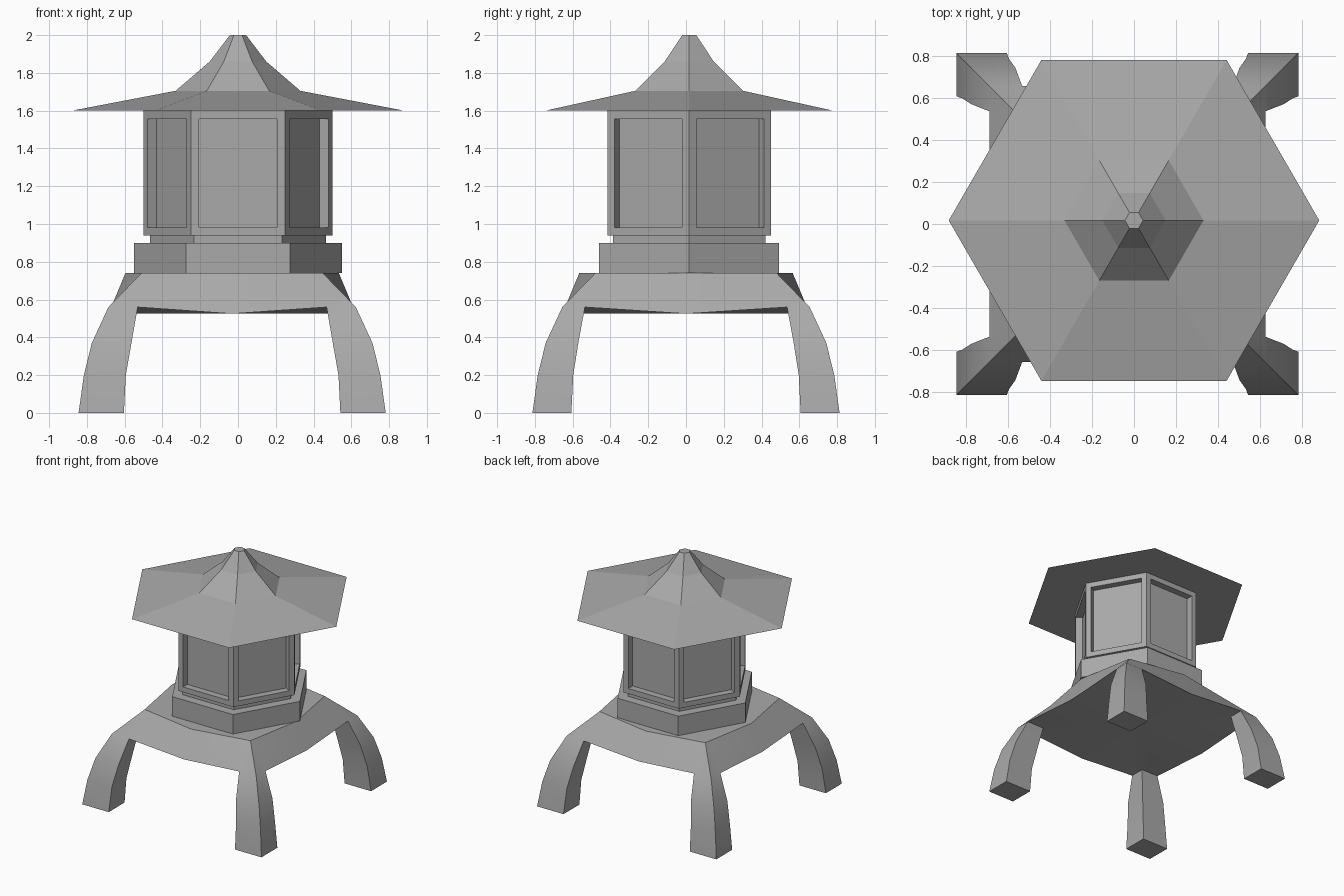
import bpy, bmesh, math

cube = bpy.data.objects.get("Cube")
if cube:
    bpy.data.objects.remove(cube, do_unlink=True)

stone = bpy.data.materials.new("grey stone")
stone.use_nodes = True
GREY = (0.4, 0.4, 0.4, 1.0)
stone.diffuse_color = GREY
stone.node_tree.nodes["Principled BSDF"].inputs["Base Color"].default_value = GREY


def finish(name, bm, location):
    """Turn a bmesh into a named stone object."""
    bmesh.ops.remove_doubles(bm, verts=bm.verts, dist=0.0005)
    bmesh.ops.recalc_face_normals(bm, faces=bm.faces)
    mesh = bpy.data.meshes.new(name)
    bm.to_mesh(mesh)
    bm.free()
    mesh.materials.append(stone)
    obj = bpy.data.objects.new(name, mesh)
    obj.location = location
    bpy.context.collection.objects.link(obj)
    return obj


def hex_stack(name, profile, panel=None):
    """Six-sided solid through (radius, height) rings, with optional sunken panels."""
    bm = bmesh.new()
    rings = []
    for radius, z in profile:
        angles = [i * math.tau / 6 for i in range(6)]
        rings.append([bm.verts.new((radius * math.cos(a), radius * math.sin(a), z))
                      for a in angles])
    sides = []
    for low, high in zip(rings, rings[1:]):
        for i in range(6):
            j = (i + 1) % 6
            sides.append(bm.faces.new((low[i], low[j], high[j], high[i])))
    bm.faces.new(rings[0][::-1])
    bm.faces.new(rings[-1])
    if panel:
        border, depth = panel
        bm.normal_update()
        bmesh.ops.inset_individual(bm, faces=sides, thickness=border)
        bmesh.ops.inset_individual(bm, faces=sides, thickness=0.0, depth=-depth)
        # push the panel faces straight in
    return finish(name, bm, (0, 0.017, 0))


# Lantern: plinth, neck, chamber with recessed panels, flared roof
hex_stack("plinth", [(0.55, 0.74), (0.55, 0.9)])
hex_stack("neck", [(0.466, 0.9), (0.466, 0.94)])
hex_stack("lantern_chamber", [(0.5, 0.938), (0.5, 1.6)], panel=(0.061, 0.055))
hex_stack("roof", [(0.88, 1.6), (0.33, 1.705), (0.15, 1.86), (0.043, 2.0)])

# Four-legged table: one quadrant is described, then turned into the other three
LEG = [(0.0, 0.813, 0.573, 0.607), (0.2, 0.785, 0.563, 0.597),
       (0.37, 0.743, 0.533, 0.57), (0.56, 0.655, 0.5, 0.535)]  # z, outer, inner x, inner y
TOP_Z, SAG_Z = 0.74, 0.525
TOP_CORNER, TOP_MID = 0.48, 0.565

bm = bmesh.new()
for sx in (-1, 1):
    for sy in (-1, 1):
        def vert(x, y, z):
            return bm.verts.new((sx * x, sy * y, z))

        # Curved leg of rectangular section
        rings = [[vert(o, o, z), vert(ix, o, z), vert(ix, iy, z), vert(o, iy, z)]
                 for z, o, ix, iy in LEG]
        bm.faces.new(rings[0])
        for low, high in zip(rings, rings[1:]):
            for i in range(4):
                j = (i + 1) % 4
                bm.faces.new((low[i], low[j], high[j], high[i]))
        outer, in_x, inner, in_y = rings[-1]

        # Sloping skirt on both sides of the corner
        rim = LEG[-1][1]
        corner = vert(TOP_CORNER, TOP_CORNER, TOP_Z)
        top_x, top_y = vert(TOP_MID, 0, TOP_Z), vert(0, TOP_MID, TOP_Z)
        low_x, low_y = vert(rim, 0, SAG_Z), vert(0, rim, SAG_Z)
        for top, low, leg in ((top_x, low_x, in_y), (top_y, low_y, in_x)):
            bm.faces.new((corner, top, low, leg))
            bm.faces.new((corner, leg, outer))

        # Table top and underside
        bm.faces.new((corner, top_x, vert(0, 0, TOP_Z), top_y))
        centre = vert(0, 0, SAG_Z)
        bm.faces.new((centre, low_x, in_y, inner))
        bm.faces.new((centre, inner, in_x, low_y))

table = finish("legged_table", bm, (-0.031, 0, 0))
bpy.context.view_layer.objects.active = table
table.select_set(True)
bpy.ops.object.shade_smooth_by_angle(angle=math.radians(30))
